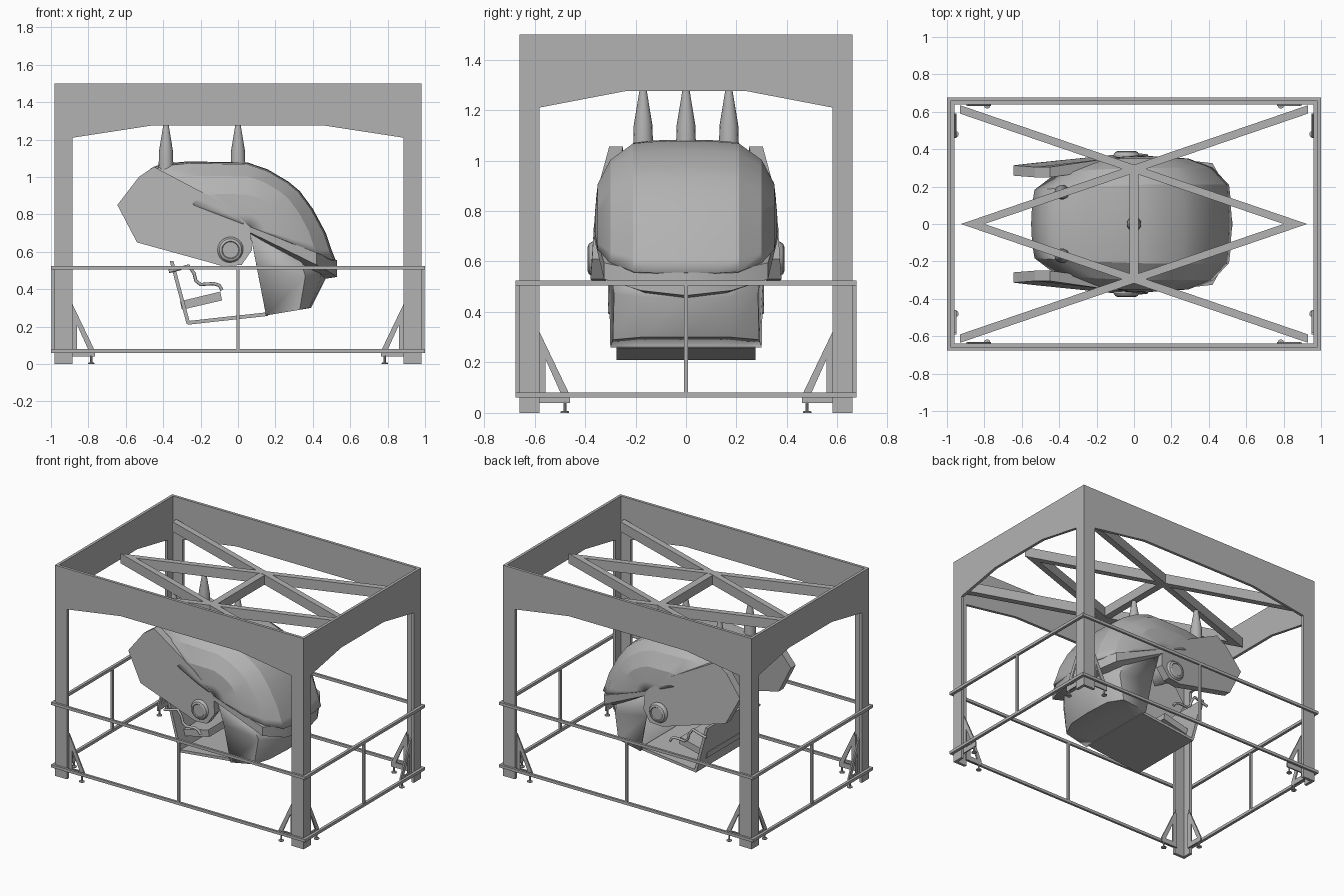
import bpy, bmesh, math
from mathutils import Vector

if "Cube" in bpy.data.objects:
    bpy.data.objects.remove(bpy.data.objects["Cube"])

grey = bpy.data.materials.new("plain grey")
grey.use_nodes = True
grey.diffuse_color = (0.45, 0.45, 0.45, 1)
grey.node_tree.nodes["Principled BSDF"].inputs["Base Color"].default_value = (0.45, 0.45, 0.45, 1)


def finish(name, bm, smooth=None, thick=0):
    bmesh.ops.remove_doubles(bm, verts=bm.verts, dist=0.0005)
    bmesh.ops.recalc_face_normals(bm, faces=bm.faces)
    mesh = bpy.data.meshes.new(name)
    bm.to_mesh(mesh)
    bm.free()
    ob = bpy.data.objects.new(name, mesh)
    bpy.context.collection.objects.link(ob)
    mesh.materials.append(grey)
    if smooth:
        bpy.ops.object.select_all(action='DESELECT')
        ob.select_set(True)
        bpy.context.view_layer.objects.active = ob
        bpy.ops.object.shade_smooth_by_angle(angle=math.radians(smooth))
    if thick:
        mod = ob.modifiers.new("wall", 'SOLIDIFY')
        mod.thickness = thick
    return ob


def box(name, lo, hi):
    bm = bmesh.new()
    bmesh.ops.create_cube(bm, size=1)
    for v in bm.verts:
        v.co = [(a + b) / 2 + c * (b - a) for a, b, c in zip(lo, hi, v.co)]
    return finish(name, bm)


def prism(name, pts, place, a, b):
    """Extrude a flat outline between depths a and b; place maps (u, v, depth) to 3D."""
    bm = bmesh.new()
    near, far = ([bm.verts.new(place(u, v, d)) for u, v in pts] for d in (a, b))
    bm.faces.new(near)
    bm.faces.new(far[::-1])
    for i in range(len(pts)):
        j = (i + 1) % len(pts)
        bm.faces.new((near[i], near[j], far[j], far[i]))
    return finish(name, bm)


def loft(name, rows, smooth, thick=0):
    """Skin rows of half-section points ending on the centre line, mirrored in y."""
    bm = bmesh.new()
    grid = [[bm.verts.new(p) for p in row + [(x, -y, z) for x, y, z in row[-2::-1]]] for row in rows]
    for r, s in zip(grid, grid[1:]):
        for i in range(len(r) - 1):
            bm.faces.new((r[i], r[i + 1], s[i + 1], s[i]))
    return finish(name, bm, smooth, thick)


def turned(name, profile, origin, axis, sides=24):
    """Lathe of (radius, height) pairs along an axis."""
    bm = bmesh.new()
    turn = Vector((0, 0, 1)).rotation_difference(Vector(axis))
    rings = []
    for r, h in profile:
        rings.append([bm.verts.new(Vector(origin) + turn @ Vector(
            (r * math.cos(k * math.tau / sides), r * math.sin(k * math.tau / sides), h))) for k in range(sides)])
    for p, q in zip(rings, rings[1:]):
        for k in range(sides):
            bm.faces.new((p[k], p[k - 1], q[k - 1], q[k]))
    bm.faces.new(rings[0])
    bm.faces.new(rings[-1])
    return finish(name, bm, 30)


def along_x(u, v, d): return (u, d, v)
def along_y(u, v, d): return (d, u, v)
def flat(u, v, d): return (u, v, d)


# Gantry walls with arched openings, corner gussets and levelling feet
for label, place, half, inner, flat_half, depth in (
        ("long", along_x, 0.98, 0.885, 0.46, 0.66), ("short", along_y, 0.66, 0.58, 0.24, 0.98)):
    side = [(half, 1.5), (half, 0), (inner, 0), (inner, 1.21), (flat_half, 1.275)]
    outline = side + [(-u, v) for u, v in side[::-1]]
    for s in (-1, 1):
        prism(label + "_wall", outline, place, s * depth, s * (depth - 0.02))
        for m in (-1, 1):
            brace = [(0, 0.32), (-0.12, 0.07), (-0.12, 0.04), (0.01, 0.04),
                     (0.01, 0.075), (-0.085, 0.075), (-0.022, 0.215), (0, 0.25)]
            strip = [(-0.024, 0.27), (-0.024, 0.05), (0.01, 0.05), (0.01, 0.3)]
            for part, pts in (("gusset", brace), ("gusset_web", strip)):
                prism(part, [(m * (inner + u), v) for u, v in pts], place,
                      s * (depth - 0.02), s * (depth - 0.03))
            turned("levelling_foot", [(0.018, 0), (0.018, 0.006), (0.006, 0.008), (0.006, 0.045)],
                   place(m * (inner - 0.1), 0, s * (depth - 0.025)), (0, 0, 1), 10)

# Guard rails
for z in (0.07, 0.515):
    for s in (-1, 1):
        box("long_rail", (-1, s * 0.667 - 0.008, z - 0.01), (1, s * 0.667 + 0.008, z + 0.01))
        box("short_rail", (s * 0.99 - 0.01, -0.67, z - 0.01), (s * 0.99 + 0.01, 0.67, z + 0.01))
for s in (-1, 1):
    box("long_rail_post", (-0.008, s * 0.667 - 0.008, 0.07), (0.008, s * 0.667 + 0.008, 0.515))
    box("short_rail_post", (s * 0.99 - 0.008, -0.008, 0.07), (s * 0.99 + 0.008, 0.008, 0.515))

# Overhead beams: two crossing V shapes and a centre tie
vee = [(-0.93, 0.635), (0.925, 0), (-0.93, -0.635), (-0.93, -0.59), (0.8, 0), (-0.93, 0.59)]
for s in (-1, 1):
    prism("roof_beam", [(s * x, y) for x, y in vee], flat, 1.275, 1.345)
box("roof_tie", (-0.025, -0.29, 1.277), (0.025, 0.29, 1.343))

# Suspension spikes
for x, y in ((0, 0), (-0.385, 0.17), (-0.385, -0.17)):
    turned("suspension_spike", [(0.04, 1.04), (0.037, 1.14), (0.014, 1.28)], (x, y, 0), (0, 0, 1), 16)

# Dome: sections fanned around the brim hinge point
hub = Vector((0.06, 0, 0.735))
crown = [(-0.55, 0.97), (-0.46, 1.05), (-0.41, 1.07), (-0.27, 1.083), (0.05, 1.078), (0.16, 1.04), (0.27, 0.975),
         (0.33, 0.925), (0.40, 0.83), (0.47, 0.70), (0.50, 0.61), (0.522, 0.555)]
section = [(0.362, 1), (0.36, 0.8), (0.35, 0.5), (0.30, 0.22), (0.21, 0.03), (0.12, 0.008), (0, 0)]
rows = []
for x, z in crown:
    row = []
    for w, t in section:
        p = Vector((x, 0, z)).lerp(hub, t)
        row.append((p.x, w * (1 + 0.3 * min(0, p.x + 0.1)), p.z))
    rows.append(row)
loft("dome", rows, 22, 0.012)

# Cheek plates with round ear bosses
cheek = [(-0.45, 1.055), (-0.53, 1.0), (-0.645, 0.85), (-0.54, 0.65), (-0.14, 0.54),
         (-0.08, 0.522), (0.02, 0.53), (0.075, 0.61), (0.065, 0.735), (-0.1, 0.87)]
for s in (-1, 1):
    def bent(x, z, d):
        return (x, s * (d + 0.08 * min(x, 0) - 0.12 * max(0, z - 0.85) + 0.08 * max(0, 0.7 - z)), z)
    prism("cheek_plate", cheek, bent, 0.365, 0.31)
    turned("ear_boss", [(0.07, 0), (0.07, 0.025), (0.06, 0.04), (0.047, 0.045), (0.043, 0.04)],
           (-0.04, s * 0.345, 0.61), (0, s, 0), 20)

# Brim and jaw
loft("brim", [
    [(0.06, 0.345, 0.74), (0.38, 0.28, 0.61), (0.46, 0.15, 0.57), (0.48, 0, 0.56)],
    [(0.06, 0.367, 0.735), (0.42, 0.325, 0.595), (0.50, 0.18, 0.562), (0.528, 0, 0.555)],
    [(0.06, 0.367, 0.705), (0.42, 0.325, 0.53), (0.50, 0.18, 0.485), (0.528, 0, 0.465)],
    [(0.06, 0.335, 0.70), (0.37, 0.28, 0.52), (0.44, 0.16, 0.475), (0.46, 0, 0.455)]], 25)
loft("jaw", [
    [(0.06, 0.335, 0.73), (0.33, 0.30, 0.57), (0.43, 0.19, 0.52), (0.46, 0, 0.51)],
    [(0.10, 0.305, 0.52), (0.36, 0.285, 0.47), (0.445, 0.18, 0.46), (0.468, 0, 0.455)],
    [(0.15, 0.30, 0.26), (0.33, 0.29, 0.29), (0.38, 0.18, 0.30), (0.39, 0, 0.30)],
    [(0.15, 0.30, 0.26), (0.15, 0.2, 0.26), (0.15, 0.1, 0.26), (0.15, 0, 0.26)]], 35, 0.01)

# Cockpit floor, back board and seat
prism("floor_pan", [(-0.27, 0.21), (0.16, 0.257), (0.16, 0.277), (-0.265, 0.23)], along_x, -0.275, 0.275)
prism("back_board", [(-0.275, 0.215), (-0.255, 0.215), (-0.345, 0.55), (-0.365, 0.55)], along_x, -0.275, 0.275)
prism("seat", [(-0.30, 0.29), (-0.085, 0.34), (-0.095, 0.387), (-0.31, 0.335)], along_x, -0.2, 0.2)

# Bent side levers
for s in (-1, 1):
    path = [(-0.37, 0.495), (-0.31, 0.51), (-0.265, 0.525), (-0.235, 0.485), (-0.225, 0.445),
            (-0.2, 0.425), (-0.13, 0.43), (-0.1, 0.42), (-0.085, 0.395)]
    data = bpy.data.curves.new("side_lever", 'CURVE')
    data.dimensions = '3D'
    data.bevel_depth = 0.009
    data.bevel_resolution = 2
    data.use_fill_caps = True
    spline = data.splines.new('POLY')
    spline.points.add(len(path) - 1)
    for pt, (x, z) in zip(spline.points, path):
        pt.co = (x, s * 0.3, z, 1)
    data.materials.append(grey)
    bpy.context.collection.objects.link(bpy.data.objects.new("side_lever", data))
